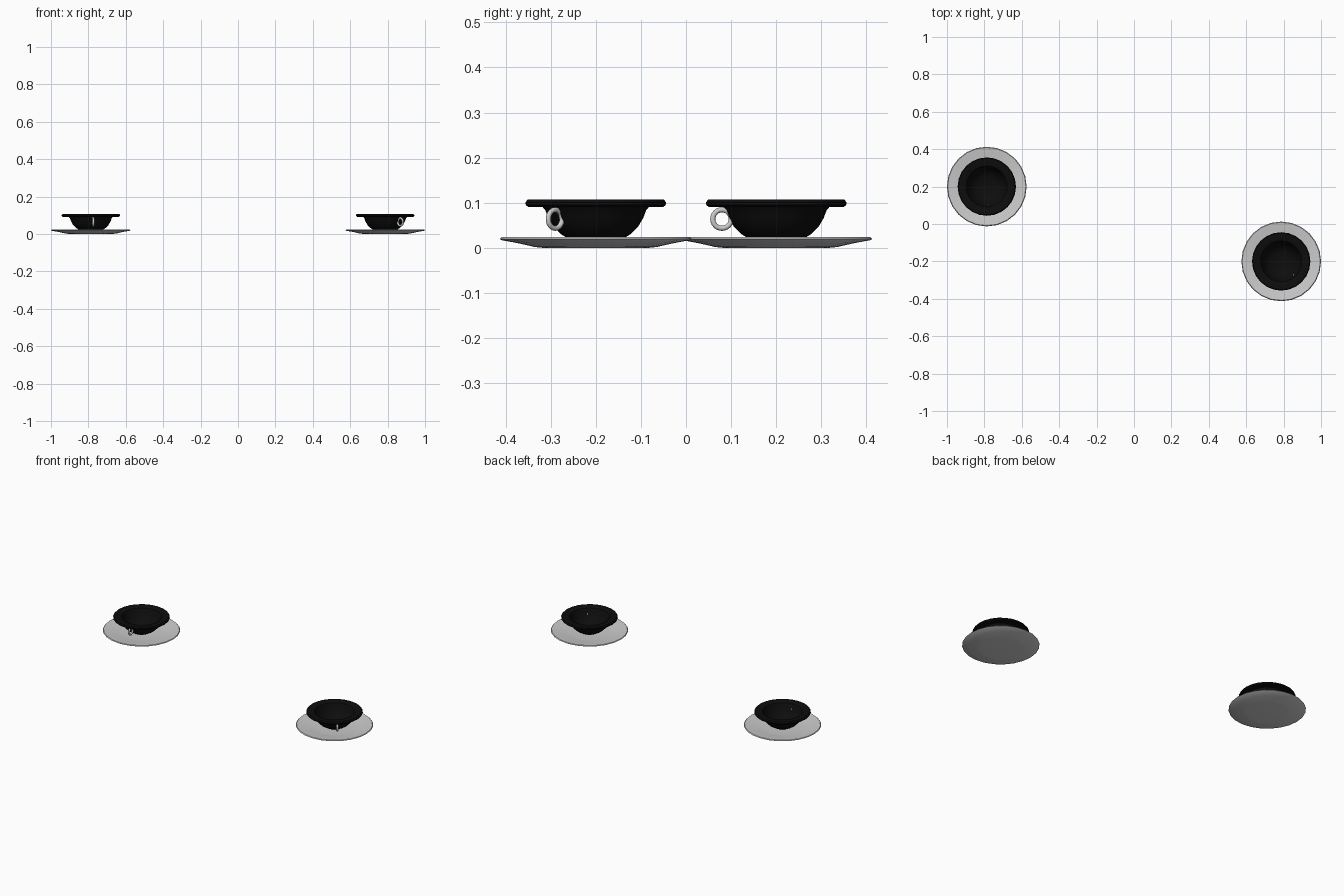
import bpy, bmesh, math

if "Cube" in bpy.data.objects:
    bpy.data.objects.remove(bpy.data.objects["Cube"])

SIDES = 24
black = bpy.data.materials.new("black_glaze")
black.diffuse_color = (0.004, 0.004, 0.004, 1)
black.use_nodes = True
black.node_tree.nodes["Principled BSDF"].inputs["Base Color"].default_value = black.diffuse_color


def finish(obj, mat=None):
    if mat:
        obj.data.materials.append(mat)
    bpy.ops.object.select_all(action='DESELECT')
    obj.select_set(True)
    bpy.context.view_layer.objects.active = obj
    bpy.ops.object.shade_smooth_by_angle(angle=math.radians(40))


def lathe(name, profile, loc, mat=None):
    """Spin an (r, z) profile that starts and ends on the axis."""
    bm = bmesh.new()
    verts = [bm.verts.new((r, 0, z)) for r, z in profile]
    edges = [bm.edges.new(p) for p in zip(verts, verts[1:])]
    bmesh.ops.spin(bm, geom=verts + edges, cent=(0, 0, 0), axis=(0, 0, 1),
                   angle=2 * math.pi, steps=SIDES, use_merge=True)
    bmesh.ops.remove_doubles(bm, verts=bm.verts, dist=1e-5)
    bmesh.ops.recalc_face_normals(bm, faces=bm.faces)
    mesh = bpy.data.meshes.new(name)
    bm.to_mesh(mesh)
    bm.free()
    obj = bpy.data.objects.new(name, mesh)
    obj.location = loc
    bpy.context.collection.objects.link(obj)
    finish(obj, mat)


SAUCER = [(0, 0), (0.115, 0), (0.135, 0.002), (0.17, 0.010), (0.208, 0.017),
          (0.213, 0.020), (0.209, 0.024), (0.17, 0.019), (0.125, 0.012),
          (0.11, 0.010), (0, 0.010)]
CUP = [(0, 0.012), (0.045, 0.012), (0.060, 0.020), (0.078, 0.031),
       (0.094, 0.047), (0.105, 0.066), (0.112, 0.084), (0.119, 0.092),
       (0.150, 0.091), (0.155, 0.095), (0.156, 0.101), (0.151, 0.107),
       (0.121, 0.107), (0.110, 0.102), (0.103, 0.086), (0.096, 0.068),
       (0.086, 0.052), (0.070, 0.038), (0.050, 0.028), (0, 0.025)]

# Two place settings: position and handle direction
for side, x, y, deg in (("left", -0.787, 0.2, -84), ("right", 0.787, -0.2, -48)):
    lathe("saucer_" + side, SAUCER, (x, y, 0))
    lathe("cup_" + side, CUP, (x, y, 0), black)
    # Ring handle standing upright against the bowl
    a = math.radians(deg)
    bpy.ops.mesh.primitive_torus_add(
        major_radius=0.0205, minor_radius=0.0057, major_segments=24, minor_segments=10,
        location=(x + 0.121 * math.cos(a), y + 0.121 * math.sin(a), 0.064),
        rotation=(math.pi / 2, 0, a))
    handle = bpy.context.object
    handle.name = "handle_" + side
    finish(handle)
